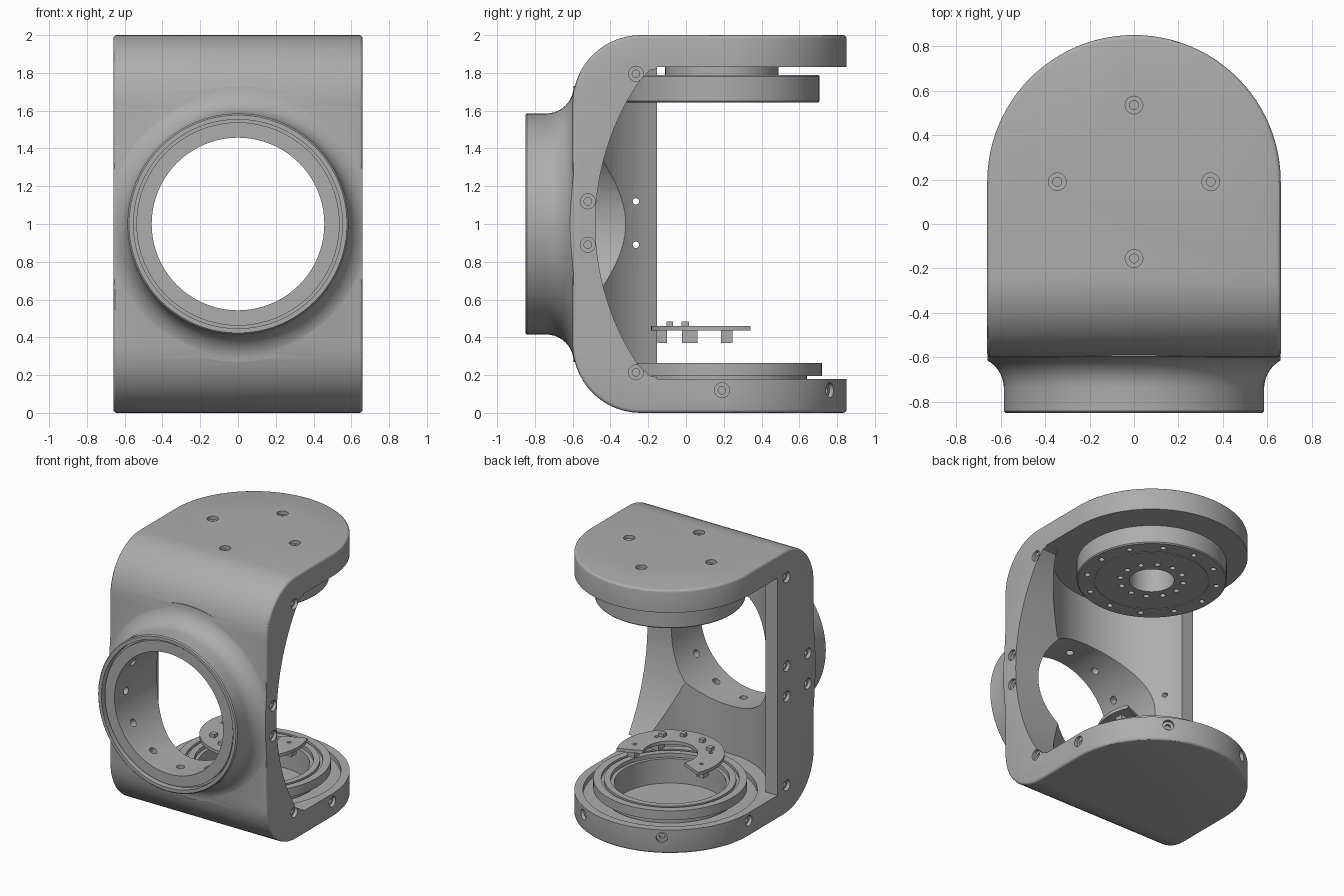
import bpy, bmesh
from math import sin, cos, pi, radians
from mathutils import Vector, Matrix

if "Cube" in bpy.data.objects:
    bpy.data.objects.remove(bpy.data.objects["Cube"])

grey = bpy.data.materials.new("machined_grey")
grey.use_nodes = True
grey.diffuse_color = (0.42, 0.42, 0.42, 1)
grey.node_tree.nodes["Principled BSDF"].inputs["Base Color"].default_value = (0.42, 0.42, 0.42, 1)

HUB_Y = 0.19     # centre line of the two arms
HALF = 0.66      # half width of the frame
MID_Z = 1.0


def make(name, bm):
    bmesh.ops.recalc_face_normals(bm, faces=bm.faces)
    mesh = bpy.data.meshes.new(name)
    bm.to_mesh(mesh)
    bm.free()
    obj = bpy.data.objects.new(name, mesh)
    obj.data.materials.append(grey)
    bpy.context.collection.objects.link(obj)
    return obj


def arc(cx, cy, r, a0, a1, n):
    angles = [radians(a0 + (a1 - a0) * i / n) for i in range(n + 1)]
    return [(cx + r * cos(a), cy + r * sin(a)) for a in angles]


def prism(name, pts, lo, hi, axis):
    """Extrude a yz outline along x, or an xy outline along z."""
    bm = bmesh.new()
    place = (lambda p: (lo, *p)) if axis == "x" else (lambda p: (*p, lo))
    face = bm.faces.new([bm.verts.new(place(p)) for p in pts])
    ext = bmesh.ops.extrude_face_region(bm, geom=[face])["geom"]
    step = Vector((hi - lo, 0, 0)) if axis == "x" else Vector((0, 0, hi - lo))
    bmesh.ops.translate(bm, vec=step, verts=[v for v in ext if isinstance(v, bmesh.types.BMVert)])
    return make(name, bm)


def add_lathe(bm, profile, matrix, segs):
    """Spin a closed (radius, height) outline about local z."""
    part = bmesh.new()
    verts = [part.verts.new((r, 0, h)) for r, h in profile]
    edges = [part.edges.new((verts[i - 1], verts[i])) for i in range(len(verts))
             if profile[i - 1][0] > 0 or profile[i][0] > 0]
    bmesh.ops.spin(part, geom=verts + edges, cent=(0, 0, 0), axis=(0, 0, 1),
                   angle=2 * pi, steps=segs, use_duplicate=False)
    bmesh.ops.remove_doubles(part, verts=part.verts, dist=0.0001)
    part.transform(matrix)
    tmp = bpy.data.meshes.new("tmp")
    part.to_mesh(tmp)
    part.free()
    bm.from_mesh(tmp)
    bpy.data.meshes.remove(tmp)


def aim(point, direction):
    return Matrix.Translation(point) @ Vector(direction).to_track_quat("Z", "Y").to_matrix().to_4x4()


def lathe(name, profile, matrix, segs=64):
    bm = bmesh.new()
    add_lathe(bm, profile, matrix, segs)
    return make(name, bm)


def rod(r, lo, hi):
    return [(0, lo), (r, lo), (r, hi), (0, hi)]


def drill(places, profile):
    bm = bmesh.new()
    for point, direction in places:
        add_lathe(bm, profile, aim(point, direction), 16)
    return make("drill", bm)


def bake(obj):
    bpy.context.view_layer.update()
    ev = obj.evaluated_get(bpy.context.evaluated_depsgraph_get())
    mesh = bpy.data.meshes.new_from_object(ev)
    obj.modifiers.clear()
    obj.data = mesh


def combine(obj, tool, op):
    mod = obj.modifiers.new("combine", "BOOLEAN")
    mod.operation, mod.solver, mod.object = op, "EXACT", tool
    bake(obj)
    bpy.data.objects.remove(tool)


def bevel(obj, width):
    mod = obj.modifiers.new("bevel", "BEVEL")
    mod.width, mod.segments, mod.limit_method, mod.angle_limit = width, 3, "ANGLE", radians(40)
    bake(obj)


def finish(obj):
    bpy.ops.object.select_all(action="DESELECT")
    obj.select_set(True)
    bpy.context.view_layer.objects.active = obj
    bpy.ops.object.shade_smooth_by_angle(angle=radians(30))


forward = aim((0, 0, MID_Z), (0, 1, 0))
up = Matrix.Translation((0, HUB_Y, 0))

# Frame: rounded side outline trimmed to a round-ended plan, with a front opening
outline = ([(1, 0)] + arc(-0.24, 0.36, 0.36, 270, 180, 14)
           + arc(-0.24, 1.64, 0.36, 180, 90, 14) + [(1, 2)])
frame = prism("frame", outline, -0.8, 0.8, "x")
plan = [(-HALF, -1), (HALF, -1)] + arc(0, HUB_Y, HALF, 0, 180, 48)
combine(frame, prism("plan", plan, -0.5, 2.5, "z"), "INTERSECT")
bevel(frame, 0.018)
combine(frame, lathe("opening", rod(0.51, -1, 0), forward), "DIFFERENCE")

# Front collar: a tube with a flared root, stepped rim and deep bore
flare = [(0.457, -0.83), (0.457, -0.25), (0.6, -0.25), (0.6, -0.5), (0.73, -0.5)]
flare += arc(0.73, -0.74, 0.145, 90, 180, 10)
flare += [(0.585, -0.842), (0.577, -0.85), (0.553, -0.85), (0.553, -0.8), (0.538, -0.8), (0.538, -0.83)]
collar = lathe("collar", flare, forward, 80)
sides = [(-0.659, -1), (0.659, -1), (0.659, 1), (-0.659, 1)]
combine(collar, prism("sides", sides, -0.5, 2.5, "z"), "INTERSECT")
combine(frame, collar, "UNION")

# Interior: round vertical well open to the back, and an arched opening on one side
well = ([(0.95, 1.5), (-0.95, 1.5), (-0.95, -0.155)] + arc(0, 0.077, 0.605, 202.5, 337.5, 40)
        + [(0.95, -0.155)])
combine(frame, prism("well", well, 0.18, 1.83, "z"), "DIFFERENCE")
arch = ([(1.2, 0.184), (-0.12, 0.184), (-0.19, 0.195)] + arc(0.86, 1, 1.34, 214, 146, 28)
        + [(-0.19, 1.815), (-0.12, 1.826), (1.2, 1.826)])
combine(frame, prism("arch", arch, 0.05, 0.9, "x"), "DIFFERENCE")

# Pocket in the lower arm
pocket = [(0, 0.05), (0.46, 0.05), (0.46, 0.14), (0.6, 0.14), (0.6, 0.185), (0, 0.185)]
combine(frame, lathe("pocket", pocket, up), "DIFFERENCE")

# Counterbored screw holes on the top, sides and lower rim
screws = []
for k in range(4):
    a = k * pi / 2
    screws.append(((0.345 * cos(a), HUB_Y + 0.345 * sin(a), 2), (0, 0, 1)))
for s in (-1, 1):
    for y, z in ((-0.265, 1.795), (-0.265, 0.215), (-0.52, 1.12), (-0.52, 0.89)):
        screws.append(((s * HALF, y, z), (s, 0, 0)))
for z in (0.89, 1.12):
    screws.append(((-HALF, -0.265, z), (-1, 0, 0)))
for k in range(4):
    a = k * pi / 3
    screws.append(((HALF * cos(a), HUB_Y + HALF * sin(a), 0.12), (cos(a), sin(a), 0)))
counterbore = [(0, 0.03), (0.04, 0.03), (0.04, -0.025), (0.02, -0.025), (0.02, -0.05), (0, -0.05)]
combine(frame, drill(screws, counterbore), "DIFFERENCE")
through = [((-HALF, -0.265, z), (-1, 0, 0)) for z in (0.89, 1.12)]
combine(frame, drill(through, rod(0.017, -0.4, 0.03)), "DIFFERENCE")

# Small radial holes inside the bore
radial = []
for k in range(12):
    a = k * pi / 6
    radial.append(((0.45 * cos(a), -0.69, MID_Z + 0.45 * sin(a)), (cos(a), 0, sin(a))))
combine(frame, drill(radial, rod(0.028, -0.03, 0.06)), "DIFFERENCE")
finish(frame)

# Upper rotary disc with its hub and two circles of holes
disc = lathe("upper_disc", [(0.155, 1.643), (0.39, 1.643), (0.39, 1.648), (0.397, 1.648), (0.397, 1.643),
                            (0.509, 1.643), (0.517, 1.651), (0.517, 1.782), (0.509, 1.79), (0.3, 1.79),
                            (0.3, 1.84), (0.155, 1.84)], up)
holes = []
for r, n in ((0.45, 12), (0.22, 12)):
    for k in range(n):
        a = 2 * pi * k / n
        holes.append(((r * cos(a), HUB_Y + r * sin(a), 1.643), (0, 0, -1)))
combine(disc, drill(holes, rod(0.02, -0.05, 0.03)), "DIFFERENCE")
finish(disc)

# Lower bearing ring with stepped top
ring = lathe("lower_ring", [(0.385, 0.045), (0.45, 0.045), (0.45, 0.195), (0.53, 0.195), (0.53, 0.265),
                            (0.475, 0.265), (0.475, 0.245), (0.455, 0.245), (0.455, 0.265),
                            (0.41, 0.265), (0.41, 0.235), (0.385, 0.235)], up)
finish(ring)

# Crescent circuit board open to the back
edge = arc(0, HUB_Y, 0.375, 156, 384, 40) + arc(0, HUB_Y, 0.19, 384, 156, 24)
board = prism("circuit_board", edge, 0.435, 0.46, "z")
pins = [((0.28 * cos(radians(a)), HUB_Y + 0.28 * sin(radians(a)), 0.46), (0, 0, 1))
        for a in (175, 215, 325, 365)]
combine(board, drill(pins, rod(0.014, -0.1, 0.1)), "DIFFERENCE")
finish(board)


# Board components
def component(name, x, y, half, lo, hi):
    prism(name, [(x - half, y - half), (x + half, y - half), (x + half, y + half), (x - half, y + half)],
          lo, hi, "z")


for s in (-1, 1):
    component("lower_connector", s * 0.23, 0.02, 0.04, 0.37, 0.436)
    component("side_connector", s * 0.29, 0.215, 0.03, 0.37, 0.436)
    component("upper_chip", s * 0.08, -0.085, 0.017, 0.459, 0.485)
    component("upper_terminal", s * 0.2, -0.005, 0.02, 0.459, 0.485)
component("front_connector", 0, -0.125, 0.025, 0.37, 0.436)
